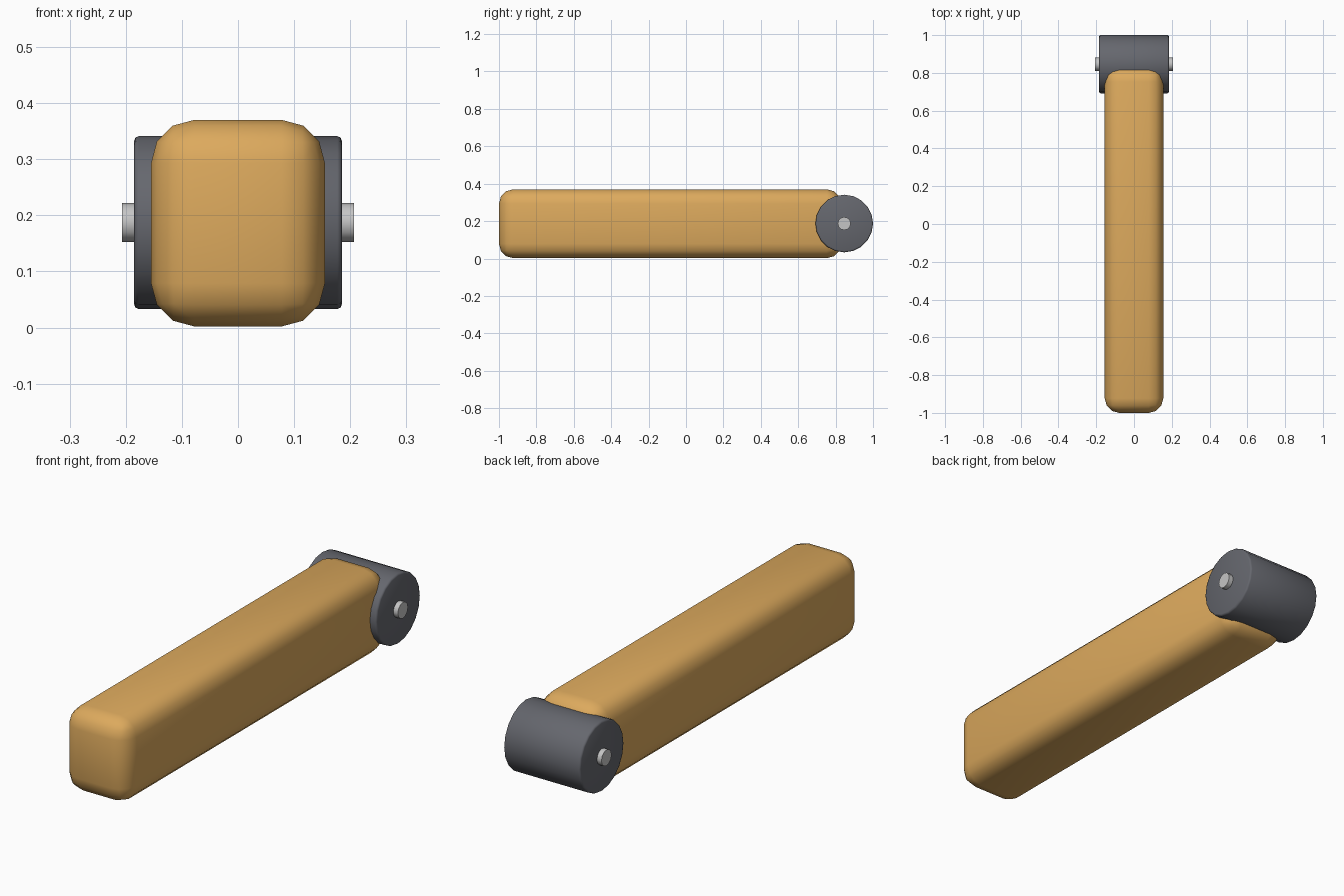
import bpy
from math import pi, radians

cube = bpy.data.objects.get("Cube")
if cube:
    bpy.data.objects.remove(cube, do_unlink=True)


def material(name, rgb):
    m = bpy.data.materials.new(name)
    m.use_nodes = True
    m.diffuse_color = (*rgb, 1)
    bsdf = next(n for n in m.node_tree.nodes if n.type == 'BSDF_PRINCIPLED')
    bsdf.inputs["Base Color"].default_value = (*rgb, 1)
    return m


def finish(name, mat, bevel=0, segments=1, angle=None):
    ob = bpy.context.object
    ob.name = name
    ob.data.materials.append(mat)
    bpy.ops.object.transform_apply(location=False, rotation=True, scale=True)
    if bevel:
        mod = ob.modifiers.new("Rounded edges", 'BEVEL')
        mod.width = bevel
        mod.segments = segments
        mod.limit_method = 'ANGLE'
        mod.angle_limit = radians(40)
        bpy.ops.object.modifier_apply(modifier=mod.name)
    if angle is None:
        bpy.ops.object.shade_smooth()
    else:
        bpy.ops.object.shade_smooth_by_angle(angle=radians(angle))
    return ob


def crosswise_cylinder(radius, length, sides):
    bpy.ops.mesh.primitive_cylinder_add(
        vertices=sides, radius=radius, depth=length,
        location=(0, 0.846, 0.187), rotation=(0, pi / 2, 0))


amber = material("amber", (0.72, 0.40, 0.11))
charcoal = material("charcoal", (0.13, 0.135, 0.155))
steel = material("steel", (0.56, 0.56, 0.56))

# Long rounded arm
bpy.ops.mesh.primitive_cube_add(size=1, location=(0, -0.085, 0.186))
bpy.context.object.scale = (0.31, 1.83, 0.368)
finish("arm", amber, bevel=0.077, segments=3)

# Hinge barrel across the back end
crosswise_cylinder(0.154, 0.37, 20)
finish("hinge_barrel", charcoal, bevel=0.008, segments=2, angle=50)

# Pin through the barrel
crosswise_cylinder(0.035, 0.414, 12)
finish("hinge_pin", steel, angle=40)
